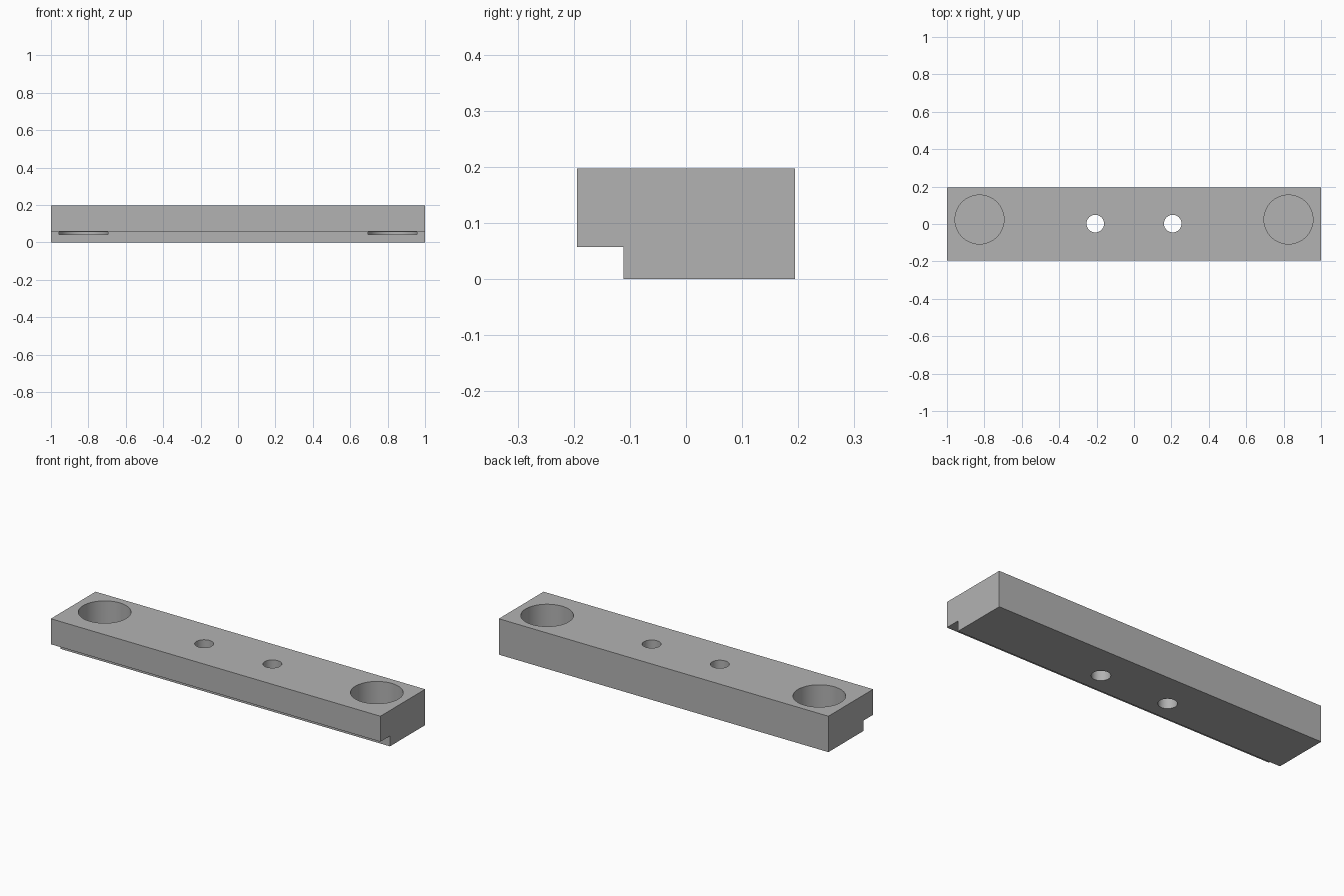
import bpy
import bmesh
import math

default = bpy.data.objects.get("Cube")
if default:
    bpy.data.objects.remove(default)

LENGTH, BACK, TOP = 1.0, 0.194, 0.197
STEP_Y, STEP_Z = -0.111, 0.057


def extrude_profile(name, points, offset):
    """Solid made by sweeping a closed flat profile along an offset."""
    bm = bmesh.new()
    face = bm.faces.new([bm.verts.new(p) for p in points])
    swept = bmesh.ops.extrude_face_region(bm, geom=[face])["geom"]
    verts = [v for v in swept if isinstance(v, bmesh.types.BMVert)]
    bmesh.ops.translate(bm, verts=verts, vec=offset)
    bmesh.ops.recalc_face_normals(bm, faces=bm.faces)
    mesh = bpy.data.meshes.new(name)
    bm.to_mesh(mesh)
    bm.free()
    obj = bpy.data.objects.new(name, mesh)
    bpy.context.collection.objects.link(obj)
    return obj


def arc(x, y, z, radius, turn, steps):
    """Points on a horizontal arc starting at +x."""
    angles = [turn * i / steps for i in range(steps + 1)]
    return [(x + radius * math.cos(a), y + radius * math.sin(a), z) for a in angles]


def cut(target, name, points, height):
    cutter = extrude_profile(name, points, (0, 0, height))
    mod = target.modifiers.new(name, "BOOLEAN")
    mod.operation, mod.solver, mod.object = "DIFFERENCE", "EXACT", cutter
    bpy.context.view_layer.objects.active = target
    bpy.ops.object.modifier_apply(modifier=name)
    bpy.data.objects.remove(cutter)


# Bar with a rebate along the lower front edge
section = [(-BACK, STEP_Z), (STEP_Y, STEP_Z), (STEP_Y, 0),
           (BACK, 0), (BACK, TOP), (-BACK, TOP)]
bar = extrude_profile("mounting_bar", [(-LENGTH, y, z) for y, z in section],
                      (2 * LENGTH, 0, 0))

for side, label in ((-1, "right"), (1, "left")):
    # Small through hole
    x = side * 0.207
    cut(bar, label + "_bolt_hole", arc(x, 0.002, -0.1, 0.047, math.tau, 48)[:-1], 0.4)

    # Low slot running from the rebate into the pocket
    x, y, radius, floor = side * 0.826, 0.024, 0.131, 0.042
    slot = arc(x, y, floor, radius, math.pi, 32)
    slot += [(x - radius, -0.13, floor), (x + radius, -0.13, floor)]
    cut(bar, label + "_slot", slot, 0.0145)

    # Large blind pocket above the slot
    cut(bar, label + "_pocket", arc(x, y, 0.05, radius, math.tau, 64)[:-1], 0.3)

# Single grey finish
grey = bpy.data.materials.new("plain_grey")
grey.use_nodes = True
colour = (0.45, 0.45, 0.45, 1)
grey.diffuse_color = colour
grey.node_tree.nodes["Principled BSDF"].inputs["Base Color"].default_value = colour
bar.data.materials.clear()
bar.data.materials.append(grey)

bpy.ops.object.select_all(action="DESELECT")
bar.select_set(True)
bpy.context.view_layer.objects.active = bar
bpy.ops.object.shade_smooth_by_angle(angle=math.radians(30))
